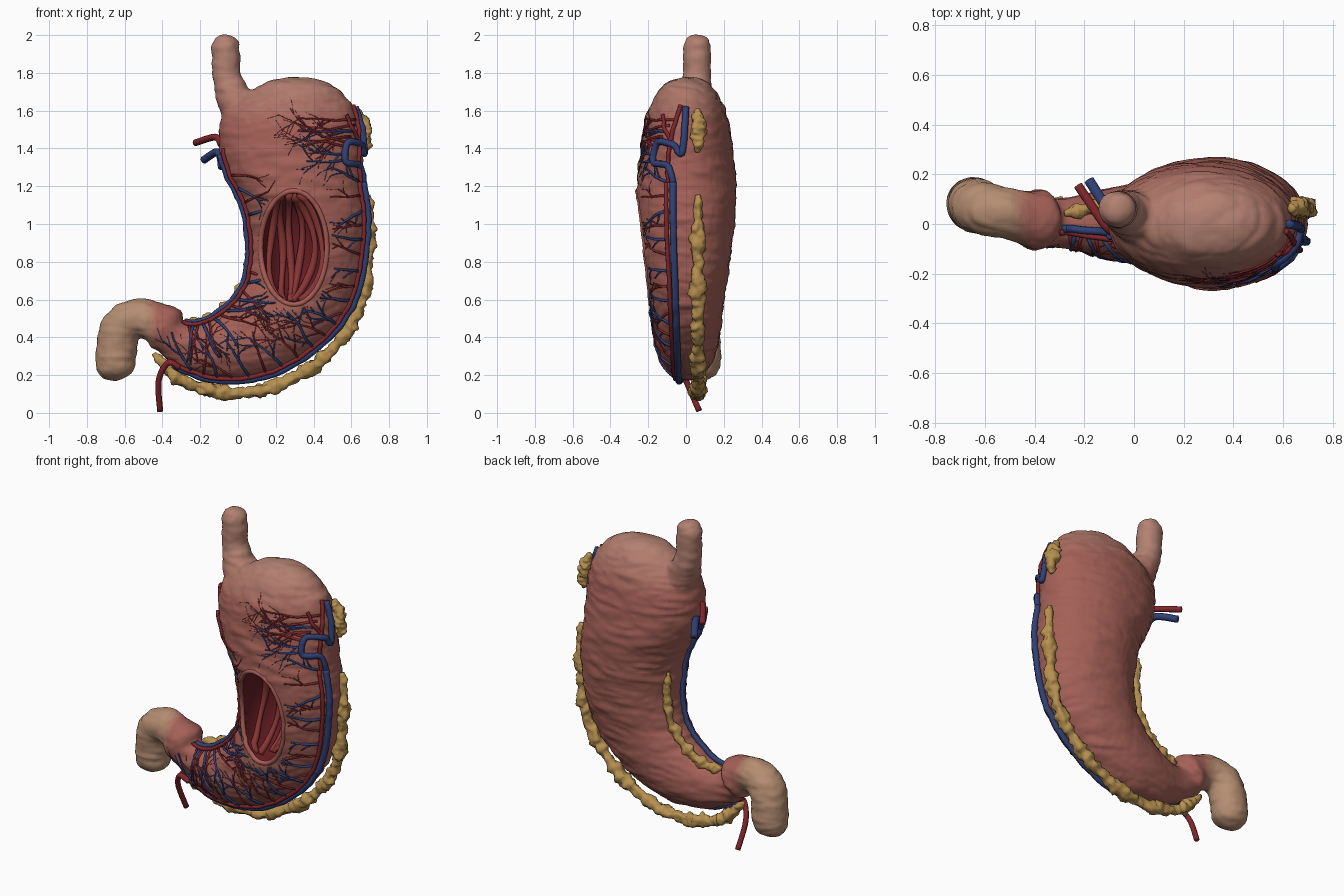
import bpy, bmesh, math, random
from mathutils import Vector, noise
from mathutils.bvhtree import BVHTree

if "Cube" in bpy.data.objects:
    bpy.data.objects.remove(bpy.data.objects["Cube"])

rnd = random.Random(4)
PI = math.pi


def mat(name, c):
    m = bpy.data.materials.new(name)
    m.diffuse_color = (*c, 1)
    m.use_nodes = True
    m.node_tree.nodes["Principled BSDF"].inputs["Base Color"].default_value = m.diffuse_color
    return m


def make(name, bm, mats):
    bmesh.ops.recalc_face_normals(bm, faces=bm.faces)
    me = bpy.data.meshes.new(name)
    bm.to_mesh(me)
    bm.free()
    ob = bpy.data.objects.new(name, me)
    bpy.context.collection.objects.link(ob)
    for m in mats:
        me.materials.append(m)
    me.polygons.foreach_set("use_smooth", [True] * len(me.polygons))
    return ob


def bake(ob):
    dg = bpy.context.evaluated_depsgraph_get()
    me = bpy.data.meshes.new_from_object(ob.evaluated_get(dg))
    ob.modifiers.clear()
    ob.data = me


def spl(rows, t):
    n = len(rows)
    i = max(0, min(int(t), n - 2))
    f = t - i
    q = [rows[max(0, min(n - 1, i + k))] for k in (-1, 0, 1, 2)]
    return [.5 * (2 * b + (c - a) * f + (2 * a - 5 * b + 4 * c - d) * f * f
                  + (3 * b - a - 3 * c + d) * f ** 3) for a, b, c, d in zip(*q)]


def path(rows, n):
    return [spl(rows, k * (len(rows) - 1) / n) for k in range(n + 1)]


def skin(bm, rings, closed=False):
    vs = [[bm.verts.new(p) for p in r] for r in rings]
    n = len(vs[0])
    for a, b in list(zip(vs, vs[1:])) + ([(vs[-1], vs[0])] if closed else []):
        for j in range(n):
            bm.faces.new((a[j], a[(j + 1) % n], b[(j + 1) % n], b[j]))
    if not closed:
        bm.faces.new(vs[0])
        bm.faces.new(vs[-1][::-1])


def tube(bm, pts, sides=8, lump=0, closed=False):
    # pts: rows of x, y, z, radius
    if len(pts) < 2:
        return
    P = [Vector(p[:3]) for p in pts]
    nrm, rings = None, []
    for i, p in enumerate(P):
        a, b = P[max(i - 1, 0)], P[min(i + 1, len(P) - 1)]
        if closed:
            a, b = P[i - 1], P[(i + 1) % len(P)]
        d = (b - a).normalized()
        nrm = (nrm - d * nrm.dot(d)).normalized() if nrm else d.cross(Vector((.3, 1, .2))).normalized()
        w, ring = d.cross(nrm), []
        for j in range(sides):
            o = nrm * math.cos(2 * PI * j / sides) + w * math.sin(2 * PI * j / sides)
            q = p + o * pts[i][3]
            k = lump * (noise.noise(q * 22) + .7 * noise.noise(q * 50)) if lump else 0
            ring.append(p + o * pts[i][3] * (1 + k))
        rings.append(ring)
    skin(bm, rings, closed)


# stomach sections: inner x, z, outer x, z, half depth
SEC = [(.29, 1.778, .34, 1.778, .02), (.19, 1.762, .44, 1.757, .085), (.11, 1.73, .52, 1.72, .135),
       (.0, 1.66, .595, 1.64, .182), (-.09, 1.56, .645, 1.52, .223), (-.1, 1.4, .66, 1.38, .246),
       (-.06, 1.26, .67, 1.22, .26), (.02, 1.1, .69, 1.05, .258), (.05, .95, .68, .87, .244),
       (.055, .82, .65, .68, .222), (.03, .69, .58, .52, .2), (-.03, .595, .46, .38, .185),
       (-.09, .535, .28, .25, .17), (-.16, .495, .08, .18, .152), (-.22, .475, -.12, .18, .125),
       (-.27, .475, -.27, .225, .1), (-.315, .495, -.37, .285, .095), (-.355, .545, -.44, .345, .115)]


def surf(t, a, off=0):
    lx, lz, rx, rz, d = spl(SEC, t)
    c = math.cos(a) / 2
    out = Vector((rx - lx, 0, rz - lz)).normalized() * off
    return Vector(((lx + rx) / 2 + c * (lx - rx), .004 - d * math.sin(a), (lz + rz) / 2 + c * (lz - rz))) + out


bm = bmesh.new()
skin(bm, [[surf(k / 4, 2 * PI * j / 48) for j in range(48)] for k in range(4 * (len(SEC) - 1) + 1)])
# esophagus
tube(bm, path([(-.065, .06, 2.005, .02), (-.065, .06, 1.985, .055), (-.065, .06, 1.94, .074),
               (-.062, .06, 1.85, .074), (-.05, .055, 1.74, .08), (.03, .02, 1.57, .115)], 30), 32)
# pyloric bulge and duodenum
tube(bm, path([(-.34, .012, .415, .08), (-.38, .015, .445, .126), (-.45, .03, .485, .105), (-.54, .05, .5, .103),
               (-.62, .065, .45, .106), (-.645, .08, .33, .107), (-.65, .08, .235, .1), (-.65, .08, .19, .067),
               (-.65, .08, .17, .015)], 40), 32)

# body colours: red wall fading to pale fundus and tan duodenum
RED, PALE, TAN = (.37, .118, .095), (.45, .22, .165), (.46, .265, .165)
mix = lambda a, b, f: [x + (y - x) * f for x, y in zip(a, b)]
mats = [mat("wall", RED)] + [mat(f"upper_wall_{i}", mix(RED, PALE, i / 5)) for i in range(1, 6)]
mats += [mat(f"duodenum_wall_{i}", mix(RED, TAN, i / 5)) for i in range(1, 6)]
mats += [mat("cavity", (.13, .012, .016))]
body = make("stomach", bm, mats)
m = body.modifiers.new("r", "REMESH")
m.mode, m.voxel_size = "VOXEL", .0135
m = body.modifiers.new("s", "SMOOTH")
m.factor, m.iterations = .5, 6
bake(body)
me = body.data
bm = bmesh.new()
bm.from_mesh(me)
bm.normal_update()
for v in bm.verts:
    # broad lumps and fine cross wrinkles
    n = noise.noise(Vector((v.co.x * 7, v.co.y * 7, v.co.z * 18)))
    w = abs(noise.noise(Vector((v.co.x * 6, v.co.y * 6, v.co.z * 22 + 9))))
    v.co += v.normal * (.005 * n + .012 * (w - .15) + .002 * noise.noise(v.co * 35))
for f in bm.faces:
    f.smooth = True
    c = f.calc_center_median()
    e = .15 * noise.noise(c * 22)
    top = max(0, min(1, (c.z - 1.52) / .25 + e))
    duo = max(0, min(1, (-c.x - .42) / .08 + e)) if c.z < 1 else 0
    f.material_index = 5 + round(duo * 5) if duo >= .11 else round(top * 5)
bm.to_mesh(me)
bvh = BVHTree.FromBMesh(bm)
bm.free()

# open window cut in the front wall
CX, CZ, WX, WZ = .295, .875, .172, .295
ellipse = lambda e, j: (CX + (WX * e) * math.cos(2 * PI * j / 72), CZ + (WZ * e) * math.sin(2 * PI * j / 72))
bm = bmesh.new()
depths = [(-.5, 1)] + [(-.12 + .23 * math.sin(k * PI / 16), math.cos(k * PI / 16) + .01) for k in range(9)]
skin(bm, [[(ellipse(s, j)[0], y, ellipse(s, j)[1]) for j in range(72)] for y, s in depths])
cutter = make("window_cutter", bm, mats)
for p in cutter.data.polygons:
    p.material_index = len(mats) - 1
m = body.modifiers.new("cut", "BOOLEAN")
m.operation, m.solver, m.object = "DIFFERENCE", "EXACT", cutter
bake(body)
bpy.data.objects.remove(cutter)


def front(x, z):
    return bvh.ray_cast(Vector((x, -2, z)), Vector((0, 1, 0)))[:2]


# rim of the window
bm = bmesh.new()
tube(bm, [(*(front(*ellipse(1.02, j))[0] + Vector((0, .007, 0))), .014) for j in range(72)], 10, closed=True)
make("window_rim", bm, [mat("rim", (.4, .11, .095))])

# inner folds
bm = bmesh.new()
for k in range(6):
    u, pts = -.84 + k * .33, []
    for i in range(25):
        v = -.95 + 1.9 * i / 24
        x = u * math.sqrt(1 - v * v) + .25 * (1 - v * v) - .14 + .07 * math.sin(3 * v + k * 2)
        y = -.12 + .22 * math.sqrt(max(0, 1 - x * x - v * v))
        pts.append((CX + WX * x, y - .006, CZ + WZ * v, .018 + .003 * math.sin(5 * v + k)))
    tube(bm, pts, 10)
make("inner_folds", bm, [mat("folds", (.25, .035, .035))])

# blood vessels
art, vein = bmesh.new(), bmesh.new()


def hug(bm, pts, r):
    out = []
    for p in pts:
        q, n = bvh.find_nearest(Vector(p))[:2]
        out.append((*(q + n * r * .6), r))
    tube(bm, out, 8)


def grow(bm, x, z, ang, n, r, depth):
    pts = []
    for i in range(n):
        q, nr = front(x, z)
        if q is None or ((x - CX) / (WX + .03)) ** 2 + ((z - CZ) / (WZ + .03)) ** 2 < 1:
            break
        rr = r * (1 - .6 * i / n)
        pts.append((*(q + nr * rr * .4), rr))
        if depth and i and rnd.random() < .42:
            grow(bm, x, z, ang + rnd.choice((-1, 1)) * rnd.uniform(.4, .8), max(3, int(n * .65)), rr * .75, depth - 1)
        ang += rnd.uniform(-.2, .2)
        x += .033 * math.cos(ang)
        z += .033 * math.sin(ang)
    tube(bm, pts, 5)


line = lambda t0, t1, a: [surf(t0 + (t1 - t0) * i / 70, a) for i in range(71)]
hug(art, line(6, 16, PI - .42), .012)
hug(vein, line(6, 15.6, PI - .27), .019)
hug(art, line(5, 15.8, .36), .012)
hug(vein, line(5.2, 15.6, .2), .016)
# upper loops near the fundus
hug(vein, path([(.67, -.07, 1.22), (.65, -.1, 1.31), (.57, -.17, 1.33), (.58, -.15, 1.43), (.65, -.07, 1.42),
                (.67, -.02, 1.38), (.64, 0, 1.62)], 50), .018)
hug(art, path([(.66, -.1, 1.22), (.65, -.1, 1.36), (.62, -.03, 1.63)], 30), .012)
hug(art, path([(.65, -.06, 1.42), (.62, -.12, 1.5), (.59, -.14, 1.58)], 16), .011)
# fine branches from both curvatures
for i in range(21):
    t = 6 + i * .44
    for a, inward, n in ((PI - .4, 1, 6 if t < 10 else 8), (.42, -1, 5 if t < 10 else 7)):
        p, c = surf(t, a), surf(t, PI / 2)
        ang = math.atan2(c.z - p.z, c.x - p.x) + rnd.uniform(-.55, .55)
        b = vein if (i + (inward > 0)) % 2 else art
        grow(b, p.x, p.z, ang, n, .009 if b is vein else .0075, 2)
# fine branches over the fundus
for i in range(9):
    grow(vein if i in (0, 1, 5) else art, .56 + .009 * i, 1.34 + .03 * i, rnd.uniform(2.85, 3.3), 7 + i // 2, .008, 2)


# cut vessel stumps
def stump(bm, rows, r):
    tube(bm, [(*p, r) for p in path(rows, 18)], 12)


stump(art, [(-.09, -.03, 1.42), (-.12, 0, 1.46), (-.225, .155, 1.43)], .018)
stump(vein, [(-.085, -.03, 1.3), (-.105, .05, 1.38), (-.18, .175, 1.34)], .021)
stump(art, [(-.31, -.05, .24), (-.37, -.05, .265), (-.42, 0, .17), (-.412, .07, .01)], .016)
make("arteries", art, [mat("artery", (.22, .02, .025))])
make("veins", vein, [mat("vein", (.03, .052, .18))])

# fat strips along the curvatures
fat = mat("fat", (.47, .28, .08))
hang = lambda t: .014 + .066 * math.sin(PI * max(0, min(1, (t - 8.3) / 9.3)))
for name, t0, t1, a, off, r, n in (("greater_fat", 6.4, 16.9, PI + .2, hang, .034, 170),
                                   ("upper_fat", 3.3, 5, PI + .2, lambda t: .022, .037, 45),
                                   ("lesser_fat", 7.5, 15.2, -.4, lambda t: -.012, .027, 80)):
    bm, pts = bmesh.new(), []
    for i in range(n + 1):
        f = i / n
        t = t0 + (t1 - t0) * f
        p = surf(t, a, off(t))
        taper = min(1, .35 + 8 * min(f, 1 - f) * (1 if n > 50 else .6))
        pts.append((p.x, .063 if a > 1 else p.y, p.z, r * taper * (1 + .18 * math.sin(t * 5))))
    tube(bm, pts, 18, .55)
    make(name, bm, [fat])
